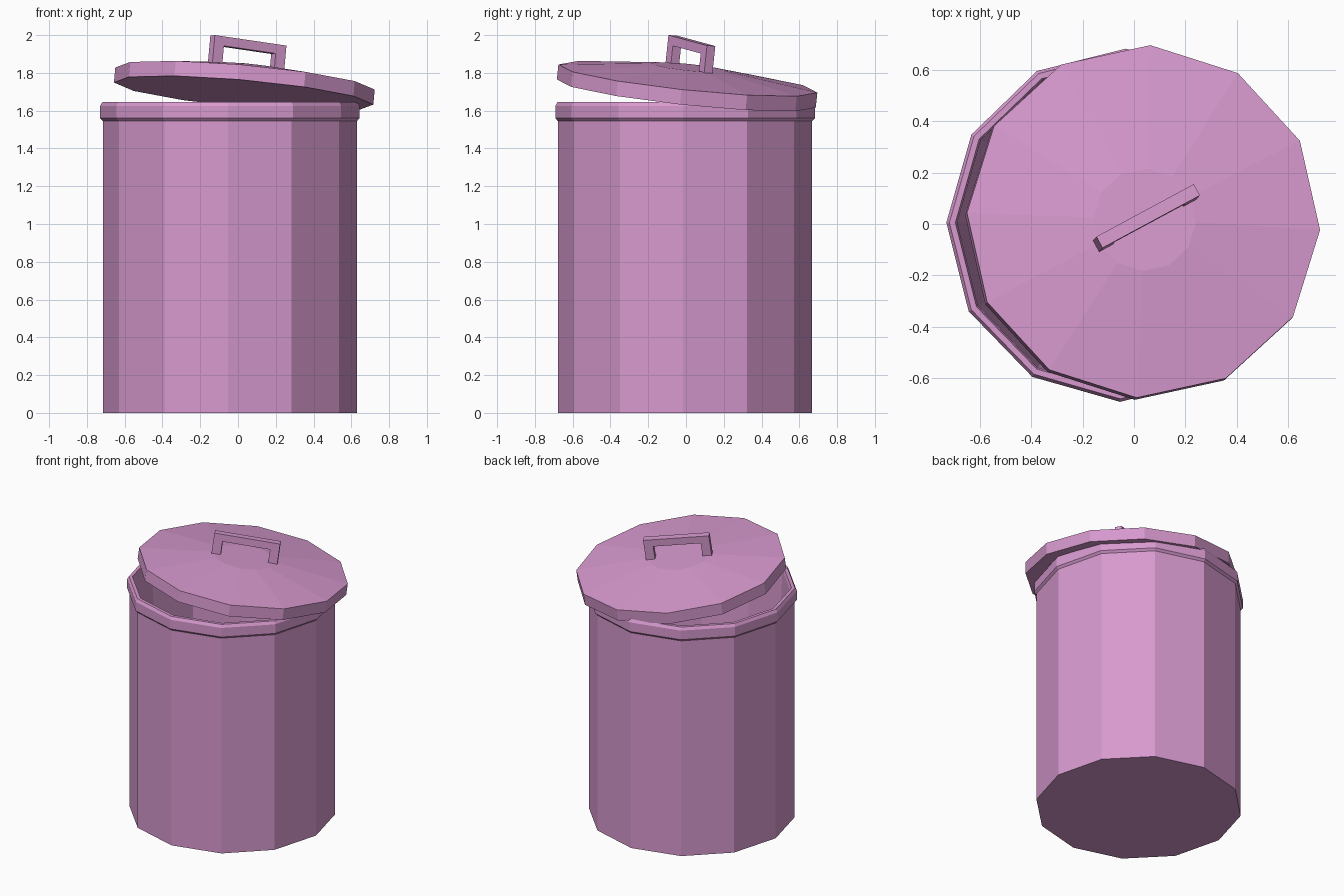
import bpy, bmesh
from math import radians, cos, sin, pi
from mathutils import Vector, Matrix, Quaternion

cube = bpy.data.objects.get("Cube")
if cube:
    bpy.data.objects.remove(cube, do_unlink=True)

SIDES = 12

# Single painted-metal colour
paint = bpy.data.materials.new("pink_purple_paint")
paint.use_nodes = True
COLOUR = (0.68, 0.32, 0.62, 1)
paint.diffuse_color = COLOUR
bsdf = paint.node_tree.nodes["Principled BSDF"]
bsdf.inputs["Base Color"].default_value = COLOUR
bsdf.inputs["Roughness"].default_value = 0.8


def finish(bm, name, matrix):
    bmesh.ops.recalc_face_normals(bm, faces=bm.faces[:])
    mesh = bpy.data.meshes.new(name)
    bm.to_mesh(mesh)
    bm.free()
    mesh.materials.append(paint)
    obj = bpy.data.objects.new(name, mesh)
    obj.matrix_world = matrix
    bpy.context.collection.objects.link(obj)
    return obj


def lathe(name, profile, matrix):
    """Spin (radius, height) points into a faceted solid, capped at both ends."""
    bm = bmesh.new()
    rings = [[bm.verts.new((r * cos(2 * pi * i / SIDES), r * sin(2 * pi * i / SIDES), z))
              for i in range(SIDES)] for r, z in profile]
    for low, high in zip(rings, rings[1:]):
        for i in range(SIDES):
            j = (i + 1) % SIDES
            bm.faces.new((low[i], low[j], high[j], high[i]))
    bm.faces.new(rings[0])
    bm.faces.new(rings[-1])
    return finish(bm, name, matrix)


# Can: straight wall, banded rim and a hollow, slightly tapered inside
can_place = Matrix.Translation((-0.043, -0.005, 0)) @ Matrix.Rotation(radians(-0.9), 4, "Z")
lathe("can_body", [(0.673, 0), (0.673, 1.545), (0.687, 1.56), (0.687, 1.625),
                   (0.675, 1.645), (0.652, 1.645), (0.645, 1.62),
                   (0.58, 0.06)], can_place)

# Lid: short skirt, shallow cone and flat centre, resting at a tilt
tilt = Vector((0, 0, 1)).rotation_difference(Vector((0.09, 0.105, 1)))
lid_place = Matrix.Translation((0.037, 0.01, 1.77)) @ tilt.to_matrix().to_4x4()
lathe("lid", [(0.69, -0.08), (0.69, 0), (0.2, 0.06)],
      lid_place @ Matrix.Rotation(radians(-2.5), 4, "Z"))

# Handle: square-cornered arch standing on the lid
bm = bmesh.new()
half, leg, top, bar, base, depth = 0.217, 0.06, 0.203, 0.05, 0.04, 0.05
arch = [(-half, base), (-half, top), (half, top), (half, base),
        (half - leg, base), (half - leg, top - bar),
        (leg - half, top - bar), (leg - half, base)]
face = bm.faces.new([bm.verts.new((x, -depth / 2, z)) for x, z in arch])
grown = bmesh.ops.extrude_face_region(bm, geom=[face])["geom"]
bmesh.ops.translate(bm, vec=(0, depth, 0),
                    verts=[v for v in grown if isinstance(v, bmesh.types.BMVert)])
finish(bm, "lid_handle", lid_place @ Matrix.Rotation(radians(28.5), 4, "Z"))
